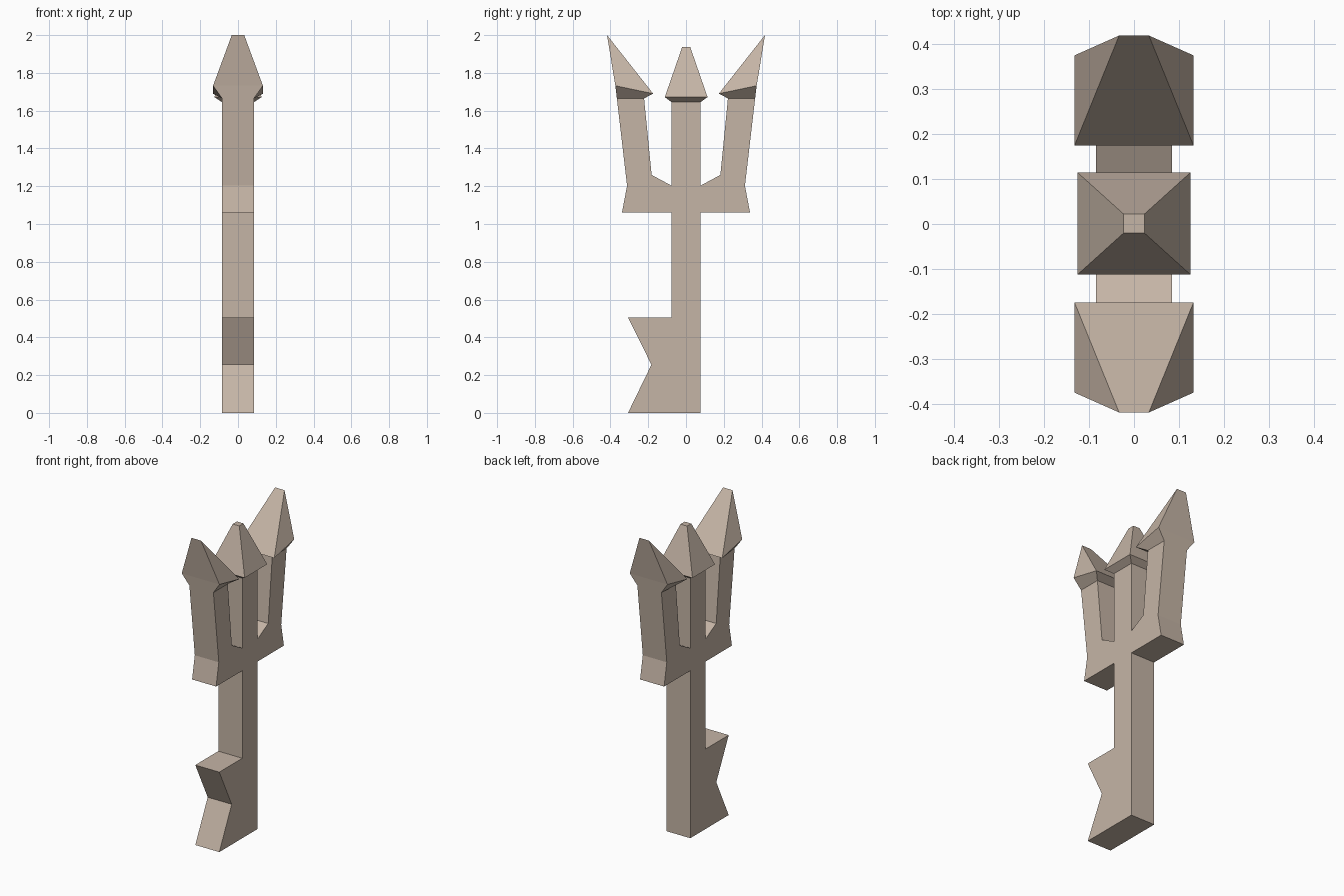
import bpy, bmesh

if "Cube" in bpy.data.objects:
    bpy.data.objects.remove(bpy.data.objects["Cube"])

mat = bpy.data.materials.new("warm_stone")
mat.diffuse_color = (0.56, 0.46, 0.38, 1)
mat.use_nodes = True
mat.node_tree.nodes["Principled BSDF"].inputs["Base Color"].default_value = mat.diffuse_color


def finish(bm, name):
    bmesh.ops.remove_doubles(bm, verts=bm.verts, dist=1e-5)
    bmesh.ops.recalc_face_normals(bm, faces=bm.faces)
    me = bpy.data.meshes.new(name)
    bm.to_mesh(me)
    bm.free()
    me.materials.append(mat)
    ob = bpy.data.objects.new(name, me)
    bpy.context.collection.objects.link(ob)
    return ob


def slab(name, profile, half):
    """Extrude a (y, z) outline through x."""
    bm = bmesh.new()
    f = bm.faces.new([bm.verts.new((-half, y, z)) for y, z in profile])
    r = bmesh.ops.extrude_face_region(bm, geom=[f])
    vs = [v for v in r["geom"] if isinstance(v, bmesh.types.BMVert)]
    bmesh.ops.translate(bm, verts=vs, vec=(2 * half, 0, 0))
    return finish(bm, name)


def spearhead(name, levels, side=1, cap=True):
    """Loft levels of (half width, inner y, inner z, outer y, outer z)."""
    bm = bmesh.new()
    rings = []
    for hw, yi, zi, yo, zo in levels:
        pts = [(-hw, yi, zi), (hw, yi, zi), (hw, yo, zo), (-hw, yo, zo)]
        if (yi, zi) == (yo, zo):  # chisel tip: a single edge
            a, b = [bm.verts.new((x, yi * side, zi)) for x in (-hw, hw)]
            rings.append([a, b, b, a])
        else:
            rings.append([bm.verts.new((x, y * side, z)) for x, y, z in pts])
    for lo, hi in zip(rings, rings[1:]):
        for i in range(4):
            j = (i + 1) % 4
            bm.faces.new(list(dict.fromkeys((lo[i], lo[j], hi[j], hi[i]))))
    if cap:
        bm.faces.new(rings[-1])
    return finish(bm, name)


# Shaft, notched foot, crossbar and three prongs in one outline
right = [(0.077, 1.06), (0.339, 1.06), (0.312, 1.203), (0.366, 1.665),
         (0.222, 1.665), (0.182, 1.26), (0.077, 1.203), (0.077, 1.645)]
left = [(-y, z) for y, z in reversed(right)]
foot = [(-0.077, 0.506), (-0.307, 0.506), (-0.183, 0.255), (-0.307, 0)]
slab("trident_body", [(0.077, 0)] + right + left + foot, 0.084)

# Middle spearhead with a small flat top
spearhead("middle_head", [(0.084, -0.077, 1.645, 0.077, 1.645),
                          (0.125, -0.112, 1.672, 0.114, 1.672),
                          (0.023, -0.020, 1.938, 0.022, 1.938)])

# Outer spearheads leaning away from the middle
outer = [(0.084, 0.222, 1.665, 0.366, 1.665),
         (0.132, 0.174, 1.69, 0.374, 1.732),
         (0.033, 0.418, 2.0, 0.418, 2.0)]
for side, label in ((1, "back"), (-1, "front")):
    spearhead(label + "_head", outer, side, cap=False)
